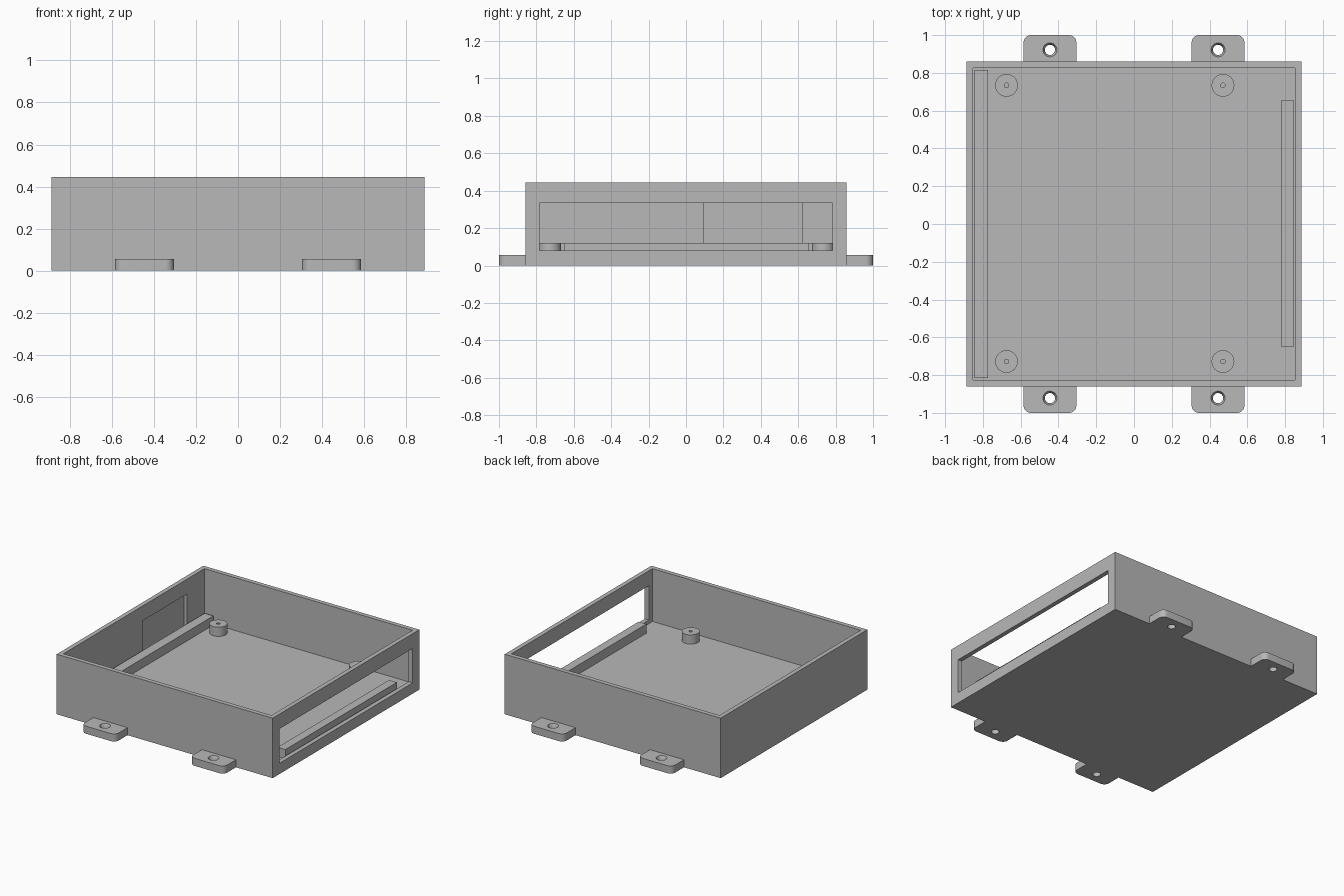
import bpy
import bmesh
from mathutils import Matrix, Vector

if "Cube" in bpy.data.objects:
    bpy.data.objects.remove(bpy.data.objects["Cube"], do_unlink=True)

grey = bpy.data.materials.new("plain grey")
grey.use_nodes = True
grey.diffuse_color = (0.48, 0.48, 0.48, 1)
grey.node_tree.nodes["Principled BSDF"].inputs["Base Color"].default_value = grey.diffuse_color


def add_object(name, bm):
    mesh = bpy.data.meshes.new(name)
    bm.to_mesh(mesh)
    bm.free()
    mesh.materials.append(grey)
    obj = bpy.data.objects.new(name, mesh)
    bpy.context.collection.objects.link(obj)
    return obj


def box(name, low, high, rounded_side=0, radius=0.04):
    """Box between two corners; rounded_side rounds upright edges at +y or -y."""
    low, high = Vector(low), Vector(high)
    bm = bmesh.new()
    bmesh.ops.create_cube(bm, size=1, matrix=Matrix.Translation((low + high) / 2)
                          @ Matrix.Diagonal((*(high - low), 1)))
    if rounded_side:
        middle = (low.y + high.y) / 2
        edges = [e for e in bm.edges
                 if abs(e.verts[0].co.z - e.verts[1].co.z) > 0.01
                 and (e.verts[0].co.y - middle) * rounded_side > 0]
        bmesh.ops.bevel(bm, geom=edges, offset=radius, segments=8,
                        profile=0.5, affect='EDGES')
    return add_object(name, bm)


def cone(name, x, y, z1, z2, r1, r2, sides=40):
    bm = bmesh.new()
    bmesh.ops.create_cone(bm, cap_ends=True, segments=sides, radius1=r1, radius2=r2,
                          depth=z2 - z1, matrix=Matrix.Translation((x, y, (z1 + z2) / 2)))
    return add_object(name, bm)


def cut(obj, *cutters):
    for cutter in cutters:
        cutter.hide_render = True
        mod = obj.modifiers.new("cut", 'BOOLEAN')
        mod.operation = 'DIFFERENCE'
        mod.solver = 'EXACT'
        mod.object = cutter
        bpy.context.view_layer.objects.active = obj
        bpy.ops.object.modifier_apply(modifier=mod.name)
        bpy.data.objects.remove(cutter, do_unlink=True)


def smooth(obj):
    bpy.ops.object.select_all(action='DESELECT')
    obj.select_set(True)
    bpy.context.view_layer.objects.active = obj
    bpy.ops.object.shade_smooth_by_angle()


X, Y, H = 0.886, 0.859, 0.445     # case half width, half depth, height
WALL, FLOOR = 0.033, 0.053
IX, IY = X - WALL, Y - WALL
SILL, LINTEL = 0.08, 0.335

# Open case with a long side window and a shallow pocket in the opposite wall
case = box("case", (-X, -Y, 0), (X, Y, H))
cut(case,
    box("cavity", (-IX, -IY, FLOOR), (IX, IY, H + 0.1)),
    box("window", (IX - 0.05, -0.782, SILL), (X + 0.1, 0.782, LINTEL)),
    box("pocket", (-IX - 0.024, 0.097, SILL), (-IX + 0.05, 0.62, LINTEL)))

# Support rails along both sides
box("long_rail", (-0.844, -0.814, FLOOR - 0.01), (-0.772, 0.814, 0.121))
box("short_rail", (0.78, -0.65, FLOOR - 0.01), (0.844, 0.656, 0.121))

# Screw posts with pilot holes
for x in (-0.675, 0.471):
    for y in (-0.728, 0.734):
        post = cone("screw_post", x, y, FLOOR - 0.01, 0.121, 0.06, 0.06)
        cut(post, cone("pilot_hole", x, y, FLOOR + 0.01, 0.2, 0.012, 0.012, 20))
        smooth(post)

# Mounting tabs with countersunk holes
for side in (-1, 1):
    for x in (-0.445, 0.445):
        ys = sorted((side * (Y - 0.01), side))
        tab = box("mounting_tab", (x - 0.14, ys[0], 0), (x + 0.14, ys[1], 0.056), side)
        y = side * 0.922
        cut(tab,
            cone("screw_hole", x, y, -0.05, 0.1, 0.027, 0.027),
            cone("countersink", x, y, 0.026, 0.066, 0.022, 0.042))
        smooth(tab)
